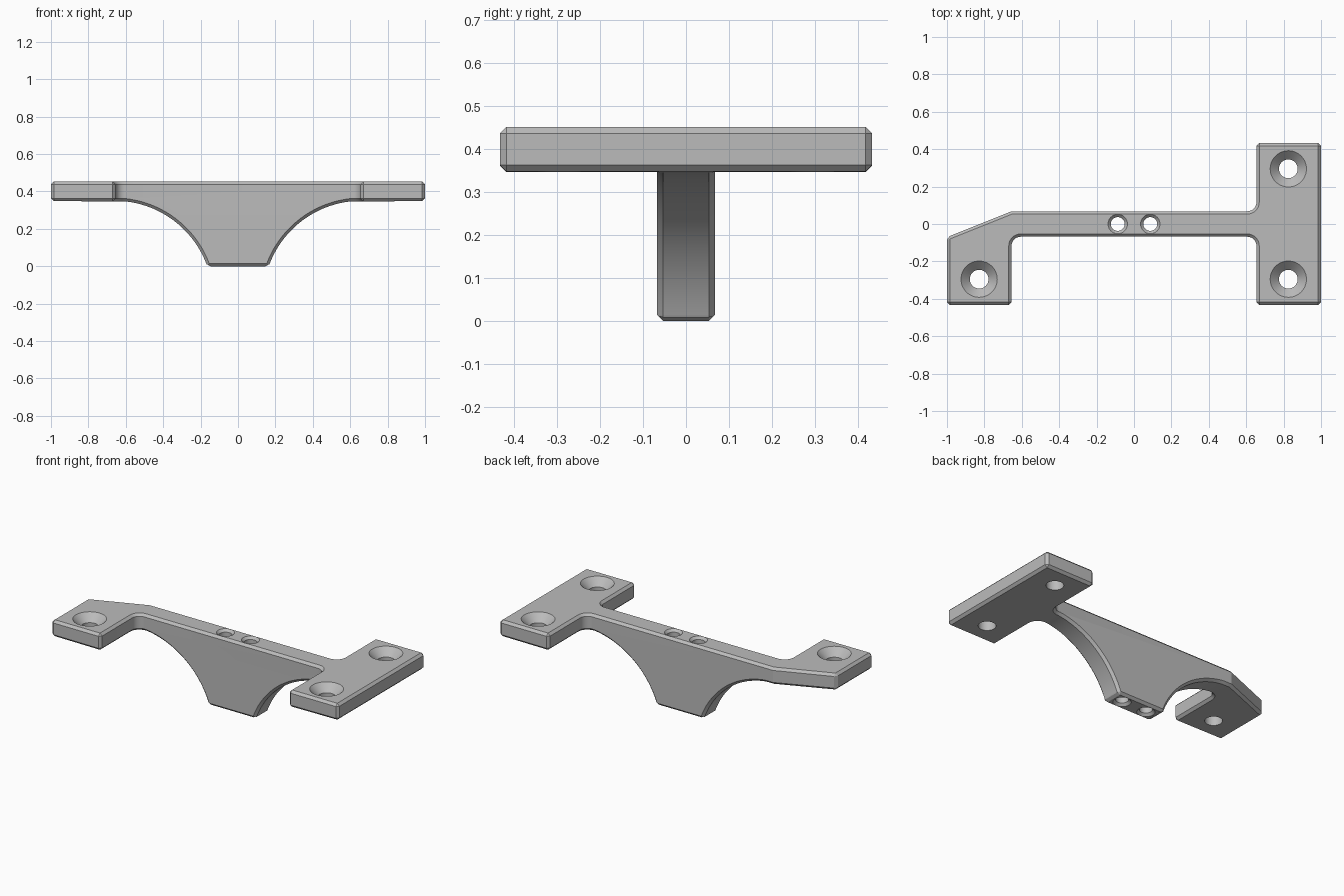
import bpy, bmesh, math
from mathutils import Vector

cube = bpy.data.objects.get("Cube")
if cube:
    bpy.data.objects.remove(cube, do_unlink=True)

TOP, UNDER, HALF = 0.452, 0.35, 0.068   # plate top, plate underside, bar half width
CHAMFER = 0.015

grey = bpy.data.materials.new("plain grey")
grey.use_nodes = True
grey.diffuse_color = (0.5, 0.5, 0.5, 1)
grey.node_tree.nodes["Principled BSDF"].inputs["Base Color"].default_value = (0.5, 0.5, 0.5, 1)


def make_object(name, bm):
    bmesh.ops.recalc_face_normals(bm, faces=bm.faces)
    mesh = bpy.data.meshes.new(name)
    bm.to_mesh(mesh)
    bm.free()
    mesh.materials.append(grey)
    ob = bpy.data.objects.new(name, mesh)
    bpy.context.collection.objects.link(ob)
    return ob


def prism(name, points, direction):
    bm = bmesh.new()
    face = bm.faces.new([bm.verts.new(p) for p in points])
    new = bmesh.ops.extrude_face_region(bm, geom=[face])["geom"]
    bmesh.ops.translate(bm, vec=direction, verts=[v for v in new if isinstance(v, bmesh.types.BMVert)])
    return make_object(name, bm)


def fillet(cx, cy, start, end, r=0.05, steps=8):
    angles = [math.radians(start + (end - start) * i / steps) for i in range(steps + 1)]
    return [(cx + r * math.cos(a), cy + r * math.sin(a)) for a in angles]


def lathe(bm, x, y, profile, sides=48):
    """Add a closed solid of revolution about a vertical axis."""
    rings = []
    for r, z in profile:
        rings.append([bm.verts.new((x + r * math.cos(math.tau * i / sides),
                                    y + r * math.sin(math.tau * i / sides), z)) for i in range(sides)])
    for a, b in zip(rings, rings[1:]):
        for i in range(sides):
            j = (i + 1) % sides
            bm.faces.new((a[i], a[j], b[j], b[i]))
    bm.faces.new(rings[0])
    bm.faces.new(rings[-1])


def boolean(ob, cutter, operation):
    mod = ob.modifiers.new("cut", "BOOLEAN")
    mod.object, mod.operation, mod.solver = cutter, operation, "EXACT"
    bpy.ops.object.modifier_apply(modifier=mod.name)
    bpy.data.objects.remove(cutter, do_unlink=True)


# Plan outline: offset lug on the right, bar, wide cross plate on the left
edge, r = 0.655, 0.05
plan = [(-1, -0.433), (-edge, -0.433)]
plan += fillet(-edge + r, -HALF - r, 180, 90)
plan += fillet(edge - r, -HALF - r, 90, 0)
plan += [(edge, -0.433), (1, -0.433), (1, 0.433), (edge, 0.433)]
plan += fillet(edge - r, HALF + r, 0, -90)
plan += [(-edge, HALF), (-1, -0.07)]
bracket = prism("mounting_bracket", [(x, y, -0.1) for x, y in plan], Vector((0, 0, TOP + 0.1)))

# Side profile: narrow foot with a concave arc sweeping out to each plate
radius, reach, steps = 0.526, 0.66, 28
arc = []
for i in range(steps):
    a = math.radians(159.5 + (97 - 159.5) * i / (steps - 1))
    arc.append((reach + radius * math.cos(a), UNDER - radius + radius * math.sin(a)))
right = [(0.163, 0)] + arc + [(1.2, UNDER), (1.2, 0.6)]
side = right + [(-x, z) for x, z in reversed(right)]
profile = prism("side_profile", [(x, -0.6, z) for x, z in side], Vector((0, 1.2, 0)))

bpy.context.view_layer.objects.active = bracket
bracket.select_set(True)
boolean(bracket, profile, "INTERSECT")

# Chamfer every sharp edge
bevel = bracket.modifiers.new("chamfer", "BEVEL")
bevel.width, bevel.segments = CHAMFER, 1
bevel.limit_method, bevel.angle_limit = "ANGLE", math.radians(32)
bevel.use_clamp_overlap = False
bpy.ops.object.modifier_apply(modifier=bevel.name)

# Countersunk mounting holes and the two long holes through the foot
holes = bmesh.new()
for x, y in ((0.825, 0.295), (0.825, -0.295), (-0.828, -0.295)):
    lathe(holes, x, y, [(0.05, 0.3), (0.05, TOP - 0.047), (0.097, TOP), (0.097, 0.5)])
for x in (-0.087, 0.087):
    lathe(holes, x, 0, [(0.052, -0.05), (0.052, 0), (0.037, 0.015),
                        (0.037, TOP - 0.015), (0.052, TOP), (0.052, 0.5)])
boolean(bracket, make_object("hole_cutters", holes), "DIFFERENCE")

bpy.ops.object.shade_smooth_by_angle(angle=math.radians(20))
